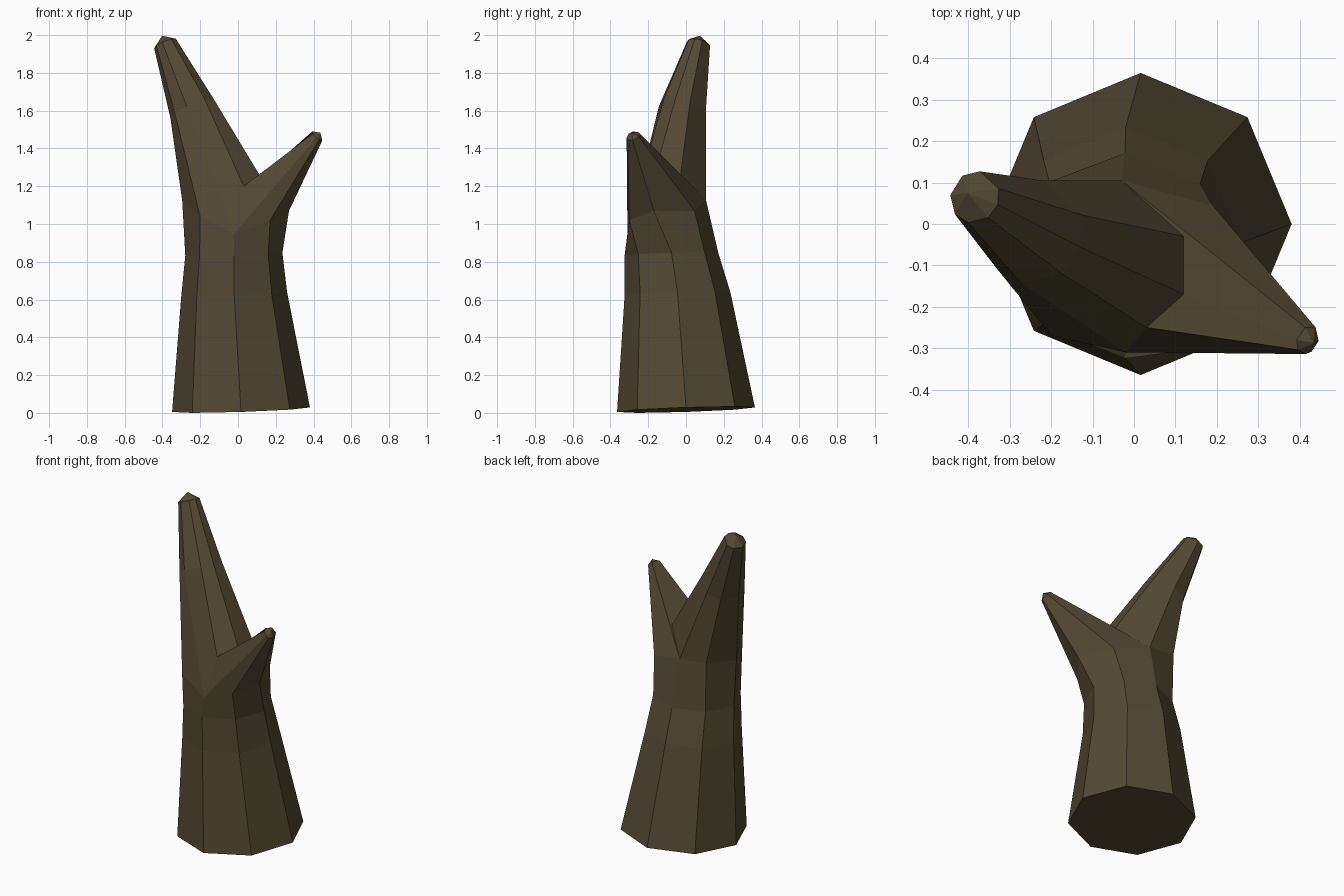
import bpy, bmesh, math
from mathutils import Vector

if "Cube" in bpy.data.objects:
    bpy.data.objects.remove(bpy.data.objects["Cube"])

bark = bpy.data.materials.new("dark_bark_brown")
bark.diffuse_color = (0.088, 0.067, 0.034, 1)
bark.use_nodes = True
bark.node_tree.nodes["Principled BSDF"].inputs["Base Color"].default_value = bark.diffuse_color

bm = bmesh.new()


def octagon(cx, cy, z, rx, ry, slope=0.0):
    """Eight-sided trunk ring, starting at the front vertex."""
    ring = []
    for i in range(8):
        a = math.radians(-90 + 45 * i)
        x, y = rx * math.cos(a), ry * math.sin(a)
        ring.append(bm.verts.new((cx + x, cy + y, z + slope * (x + y))))
    return ring


def bridge(a, b):
    for i in range(len(a)):
        j = (i + 1) % len(a)
        quad = []
        for v in (a[i], a[j], b[j], b[i]):
            if v not in quad:
                quad.append(v)
        if len(quad) > 2:
            bm.faces.new(quad)


def branch(loop, stations, tip):
    """Taper a limb from its fork loop through (centre, radius) stations to a blunt tip."""
    base = sum((v.co for v in loop), Vector()) / len(loop)
    axis = (Vector(stations[-1][0]) - base).normalized()
    spokes = []
    for v in loop:
        off = v.co - base
        spokes.append((off - axis * off.dot(axis)).normalized())
    prev = loop
    for centre, r in stations:
        ring = [bm.verts.new(Vector(centre) + s * r) for s in spokes]
        bridge(prev, ring)
        prev = ring
    apex = bm.verts.new(Vector(stations[-1][0]) + axis * tip)
    for i in range(len(prev)):
        bm.faces.new((prev[i], prev[(i + 1) % len(prev)], apex))


# Trunk: slightly tilted foot, then narrowing rings
foot = octagon(0.016, 0, 0.017, 0.365, 0.365, 0.033)
waist = octagon(-0.02, -0.045, 0.63, 0.28, 0.28, 0.03)
neck = octagon(-0.022, -0.077, 0.84, 0.257, 0.248, 0.03)
bm.faces.new(foot[::-1])
bridge(foot, waist)
bridge(waist, neck)

# Fork: irregular ring where the trunk splits
fork = [bm.verts.new(p) for p in (
    (-0.02, -0.31, 0.95), (0.17, -0.30, 1.02), (0.27, -0.17, 1.07), (0.19, 0.045, 1.07),
    (-0.03, 0.105, 1.13), (-0.21, 0.10, 1.15), (-0.295, -0.08, 1.12), (-0.20, -0.27, 1.04))]
bridge(neck, fork)

# Crotch between the two limbs
crotch = [bm.verts.new(p) for p in (
    (0.03, -0.25, 1.20), (0.12, -0.17, 1.25), (0.12, -0.03, 1.25))]

# Short right limb and tall left limb
branch(fork[0:5] + crotch[::-1], [((0.42, -0.28, 1.466), 0.036)], 0.025)
branch(fork[4:8] + [fork[0]] + crotch,
       [((-0.24, -0.02, 1.61), 0.128), ((-0.385, 0.065, 1.955), 0.064)], 0.046)

bmesh.ops.recalc_face_normals(bm, faces=bm.faces[:])
mesh = bpy.data.meshes.new("forked_stump")
bm.to_mesh(mesh)
bm.free()
mesh.materials.append(bark)
stump = bpy.data.objects.new("forked_stump", mesh)
bpy.context.collection.objects.link(stump)
